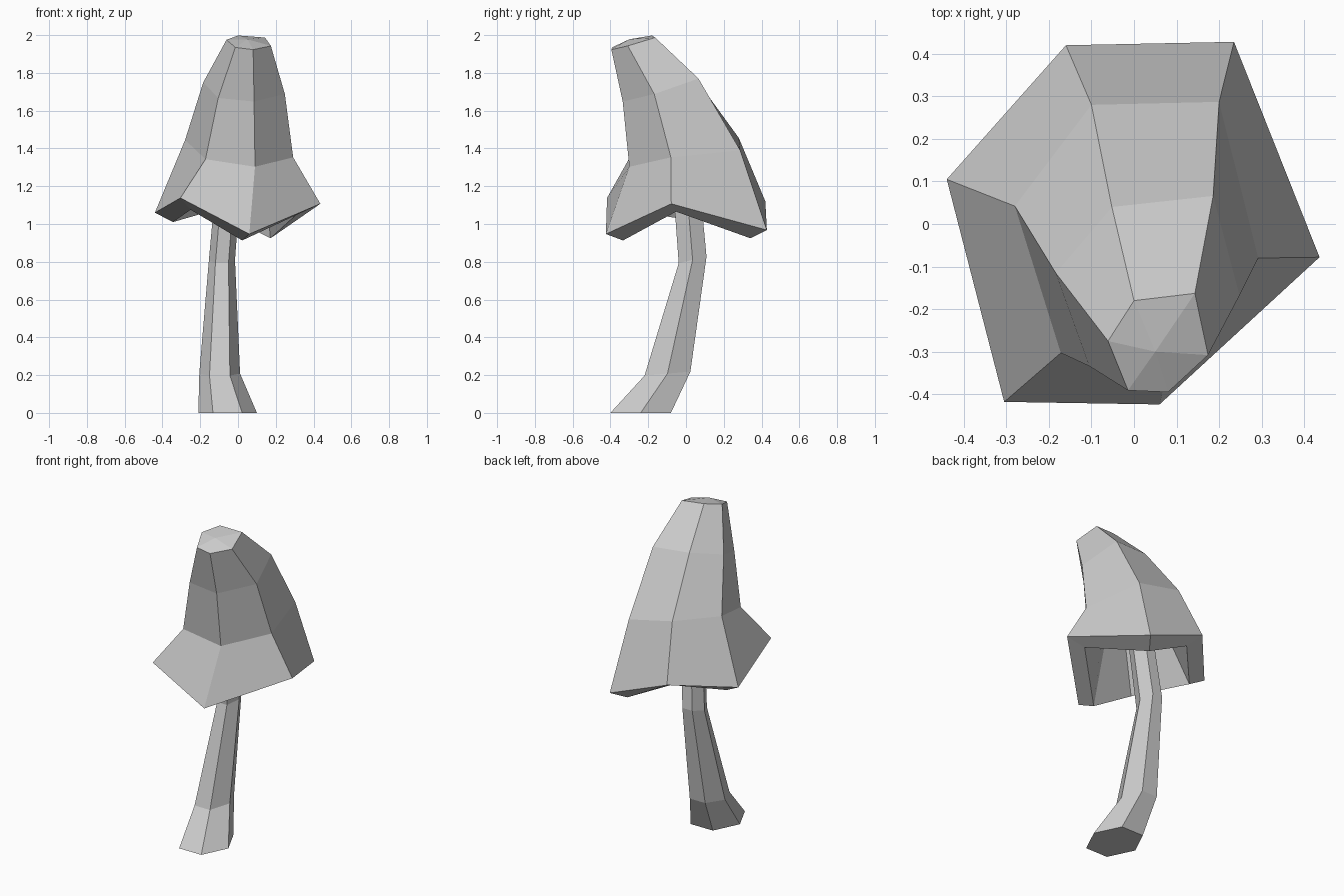
import bpy, bmesh, math

if "Cube" in bpy.data.objects:
    bpy.data.objects.remove(bpy.data.objects["Cube"])


def loft(name, rings, tip=None):
    """Skin a stack of equal rings; close the top with a fan or both ends flat."""
    bm = bmesh.new()
    loops = [[bm.verts.new(p) for p in ring] for ring in rings]
    n = len(loops[0])
    for lo, hi in zip(loops, loops[1:]):
        for i in range(n):
            j = (i + 1) % n
            bm.faces.new((lo[i], lo[j], hi[j], hi[i]))
    if tip:
        t = bm.verts.new(tip)
        for i in range(n):
            bm.faces.new((loops[-1][i], loops[-1][(i + 1) % n], t))
    else:
        bm.faces.new(loops[0][::-1])
        bm.faces.new(loops[-1])
    mesh = bpy.data.meshes.new(name)
    bm.to_mesh(mesh)
    bm.free()
    ob = bpy.data.objects.new(name, mesh)
    bpy.context.collection.objects.link(ob)
    return ob


# Crooked six-sided cap: flared rim, two body rings, blunt tip leaning forward
cap = loft("mushroom_cap", [
    [(-.16, .42, 1.12), (-.44, .105, 1.06), (-.305, -.418, 1.138),
     (.06, -.424, .947), (.436, -.078, 1.107), (.235, .428, .968)],
    [(-.10, .28, 1.455), (-.28, .042, 1.445), (-.172, -.303, 1.343),
     (.09, -.30, 1.303), (.292, -.08, 1.353), (.20, .287, 1.39)],
    [(-.052, .04, 1.785), (-.184, -.115, 1.75), (-.105, -.334, 1.667),
     (.085, -.335, 1.648), (.248, -.168, 1.688), (.186, .066, 1.77)],
    [(0, -.18, 1.998), (-.061, -.275, 1.975), (-.014, -.391, 1.935),
     (.08, -.395, 1.923), (.174, -.308, 1.943), (.143, -.163, 1.987)],
], tip=(.05, -.30, 1.978))

# Hollow shell thickness gives the slanted underside of the rim
shell = cap.modifiers.new("shell", "SOLIDIFY")
shell.thickness = .1
shell.offset = -1
shell.use_even_offset = True

# Bent hexagonal stem: centre x, y, z, radius x, radius y, lift towards the back
stations = [
    (-.055, -.24, 0, .155, .185, 0),
    (-.097, -.098, .208, .108, .14, .012),
    (-.085, .035, .81, .069, .085, .02),
    (-.04, -.01, 1.35, .065, .08, 0),
]
hexagon = [(math.cos(i * math.pi / 3), math.sin(i * math.pi / 3)) for i in range(6)]
loft("mushroom_stem", [
    [(x + rx * c, y + ry * s, z + lift * s) for c, s in hexagon]
    for x, y, z, rx, ry, lift in stations
])
